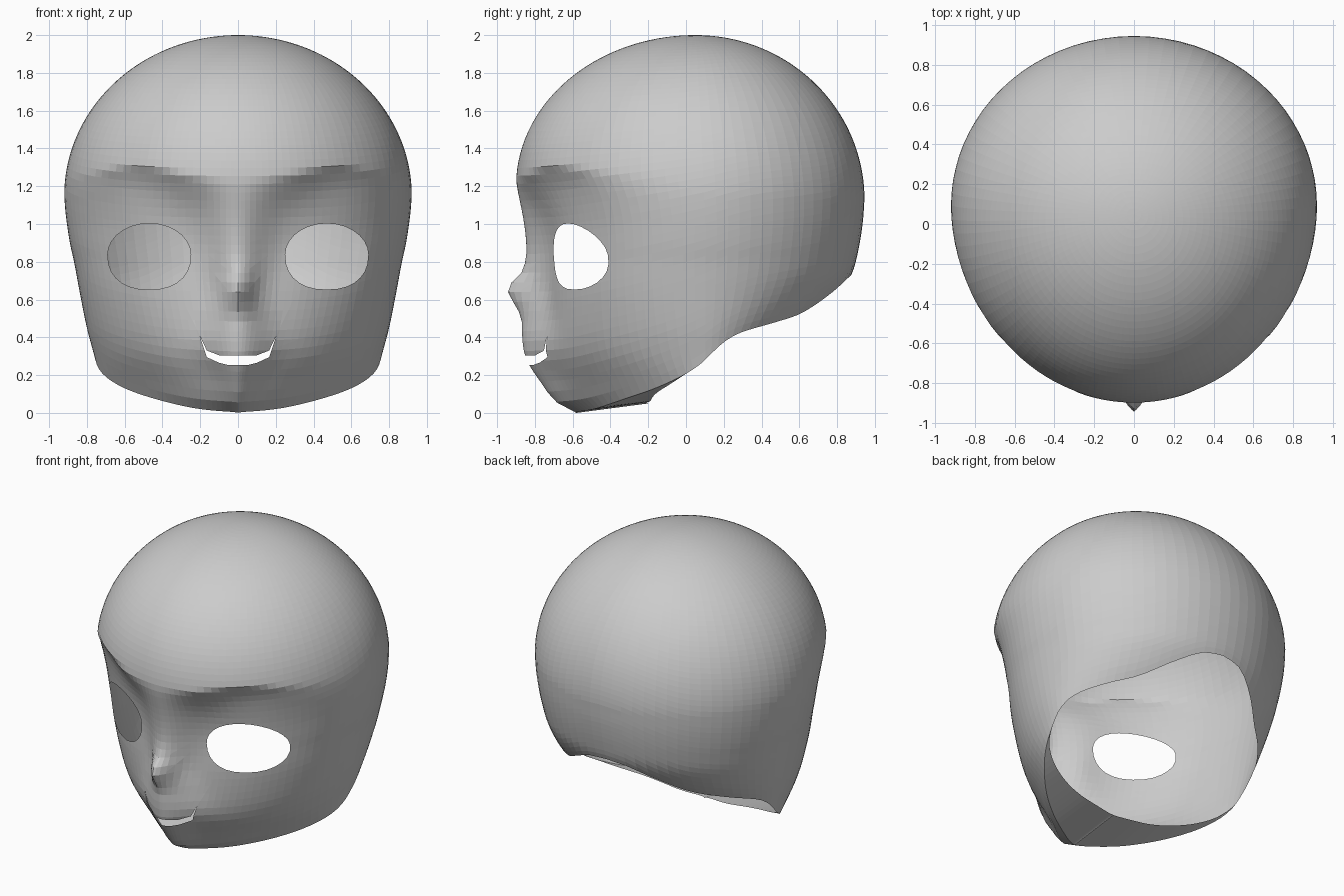
import bpy, bmesh, math
from mathutils import Vector

if "Cube" in bpy.data.objects:
    bpy.data.objects.remove(bpy.data.objects["Cube"])

HALF, ROWS = 50, 58          # columns per half, rows from jaw rim to crown


def curve(pts):
    """Smooth interpolation through (position, value) points."""
    def slope(i):
        a, b = pts[max(i - 1, 0)], pts[min(i + 1, len(pts) - 1)]
        return (b[1] - a[1]) / (b[0] - a[0])

    def f(z):
        if z <= pts[0][0]:
            return pts[0][1]
        for i in range(len(pts) - 1):
            (z0, v0), (z1, v1) = pts[i], pts[i + 1]
            if z <= z1:
                h, t = z1 - z0, (z - z0) / (z1 - z0)
                return ((2*t**3 - 3*t*t + 1) * v0 + (t**3 - 2*t*t + t) * h * slope(i)
                        + (3*t*t - 2*t**3) * v1 + (t**3 - t*t) * h * slope(i + 1))
        return pts[-1][1]
    return f


def dome(z, mid):
    return math.sqrt(max(0, 1 - ((z - mid) / (2 - mid)) ** 2))


# Profiles by height: half width, back, face plane, centre line, ridge width
width_low = curve([(0, .66), (.1, .70), (.2, .735), (.3, .76), (.45, .80), (.65, .84),
                   (.8, .868), (.9, .89), (1.05, .912), (1.15, .92)])
back_low = curve([(.3, .55), (.4, .6), (.5, .7), (.6, .79), (.73, .875), (.85, .91),
                  (1, .935), (1.13, .945)])
face_low = curve([(0, -.57), (.06, -.66), (.15, -.70), (.26, -.735), (.4, -.745), (.6, -.74),
                  (.85, -.73), (1, -.75), (1.1, -.79), (1.19, -.855), (1.23, -.893), (1.26, -.897)])
centre_low = curve([(0, -.58), (.06, -.69), (.15, -.76), (.26, -.835), (.31, -.855),
                    (.4, -.867), (.5, -.87), (.66, -.88), (.78, -.855), (.85, -.845),
                    (.95, -.85), (1.05, -.865), (1.2, -.895), (1.25, -.898)])
ridge_width = curve([(0, .1), (.2, .11), (.35, .17), (.5, .14), (.66, .11), (.85, .14),
                     (1.1, .19), (1.3, .25)])
power = curve([(.05, 1.3), (.2, 1.5), (.32, 1.72), (.45, 1.85), (.7, 2), (1, 2)])
rim = curve([(0, 0), (30, .025), (55, .1), (75, .19), (90, .28), (100, .36), (110, .42),
             (130, .48), (145, .53), (160, .64), (170, .71), (180, .73)])


def front_dome(z):
    return .05 - .95 * dome(z, 1.2)


def surface(a, z):
    """Point on the head at angle a from the front and height z."""
    n = power(z) if math.cos(a) > 0 else 2
    s, c = abs(math.sin(a)) ** (2 / n), abs(math.cos(a)) ** (2 / n)
    w = width_low(z) if z < 1.15 else .92 * dome(z, 1.15)
    x = math.copysign(w * s, math.sin(a))
    mid = .1 - .05 * min(1, max(0, z - 1))
    if math.cos(a) < 0:
        back = back_low(z) if z < 1.13 else .05 + .895 * dome(z, 1.13)
        return Vector((x, mid + (back - mid) * c, z))
    # arched brow: the step rises above each eye
    arch = .08 * math.exp(-((abs(x) - .55) / .25) ** 2) * math.exp(-((z - 1.25) / .2) ** 2)
    ze = z - arch
    face = face_low(ze) if ze < 1.26 else front_dome(z)
    if z > 1.2:
        face = max(face, front_dome(z))
    y = mid + (face - mid) * c
    # ridge down the middle: bridge, muzzle and chin
    centre = centre_low(z) if z < 1.25 else front_dome(z)
    if z < 1.3:
        y += (centre - face) * math.exp(-(x / ridge_width(z)) ** 2)
    # pointed nose tip
    up = (z - .66) / (.09 if z > .66 else .15)
    y -= .072 * max(0, 1 - abs(up)) * max(0, 1 - abs(x) / .1)
    return Vector((x, y, z))


# Head shell
bm = bmesh.new()
cols = []
for i in range(-HALF, HALF):
    t = i / HALF
    a = math.copysign(math.pi * abs(t) ** 1.35, t)
    zr = rim(abs(math.degrees(a)))
    k = max(0, math.cos(a))
    low = surface(a, zr)
    # turned-in lip under the chin and jaw
    col = [bm.verts.new((low.x * (1 - .06 * k), low.y + .38 * k * k, low.z + .05 * k))]
    for j in range(ROWS):
        z = zr + (2 - zr) * math.sin(j / ROWS * math.pi / 2)
        col.append(bm.verts.new(surface(a, z)))
    cols.append(col)
crown = bm.verts.new((0, .05, 2))
for i, col in enumerate(cols):
    nxt = cols[(i + 1) % len(cols)]
    for j in range(ROWS):
        bm.faces.new((col[j], nxt[j], nxt[j + 1], col[j + 1]))
    bm.faces.new((col[-1], nxt[-1], crown))
bmesh.ops.remove_doubles(bm, verts=bm.verts[:], dist=.0005)


def cut_hole(outline):
    """Cut a convex outline (x, z) through the front of the shell."""
    cx = sum(p[0] for p in outline) / len(outline)
    cz = sum(p[1] for p in outline) / len(outline)
    centre = Vector((cx, 0, cz))
    inside = [f for f in bm.faces if f.calc_center_median().y < -.25
              and abs(f.calc_center_median().x - cx) < .4
              and abs(f.calc_center_median().z - cz) < .3
              and f.calc_center_median().z > .1]
    for p, q in zip(outline, outline[1:] + outline[:1]):
        co = Vector((p[0], 0, p[1]))
        no = Vector((q[1] - p[1], 0, p[0] - q[0])).normalized()
        if no.dot(centre - co) > 0:
            no = -no
        geom = set(inside)
        for f in inside:
            geom.update(f.edges)
            geom.update(f.verts)
        res = bmesh.ops.bisect_plane(bm, geom=list(geom), dist=1e-5, plane_co=co, plane_no=no)
        inside = [f for f in res['geom'] if isinstance(f, bmesh.types.BMFace)
                  and no.dot(f.calc_center_median() - co) < 0]
    bmesh.ops.delete(bm, geom=inside, context='FACES')


# Eye openings: round above, flatter below
eye = []
for i in range(28):
    a = 2 * math.pi * i / 28
    e = 1 if math.sin(a) >= 0 else .87
    h = .165 if math.sin(a) >= 0 else .185
    eye.append((.47 + math.copysign(.22 * abs(math.cos(a)) ** e, math.cos(a)),
                .838 + math.copysign(h * abs(math.sin(a)) ** e, math.sin(a))))
for side in (1, -1):
    cut_hole([(x * side, z) for x, z in eye])

# Smiling mouth opening: middle and two upturned corners
cut_hole([(-.1, .305), (.1, .305), (.1, .265), (.05, .253), (-.05, .253), (-.1, .265)])
for side in (1, -1):
    cut_hole([(x * side, z) for x, z in ((.1, .265), (.1, .305), (.165, .33), (.165, .295))])
    cut_hole([(x * side, z) for x, z in ((.165, .295), (.165, .33), (.203, .41))])

bmesh.ops.recalc_face_normals(bm, faces=bm.faces[:])
mesh = bpy.data.meshes.new("head_shell")
bm.to_mesh(mesh)
bm.free()
grey = bpy.data.materials.new("light grey")
grey.diffuse_color = (.6, .6, .6, 1)
grey.use_nodes = True
grey.node_tree.nodes["Principled BSDF"].inputs["Base Color"].default_value = grey.diffuse_color
mesh.materials.append(grey)
head = bpy.data.objects.new("head_shell", mesh)
bpy.context.collection.objects.link(head)
